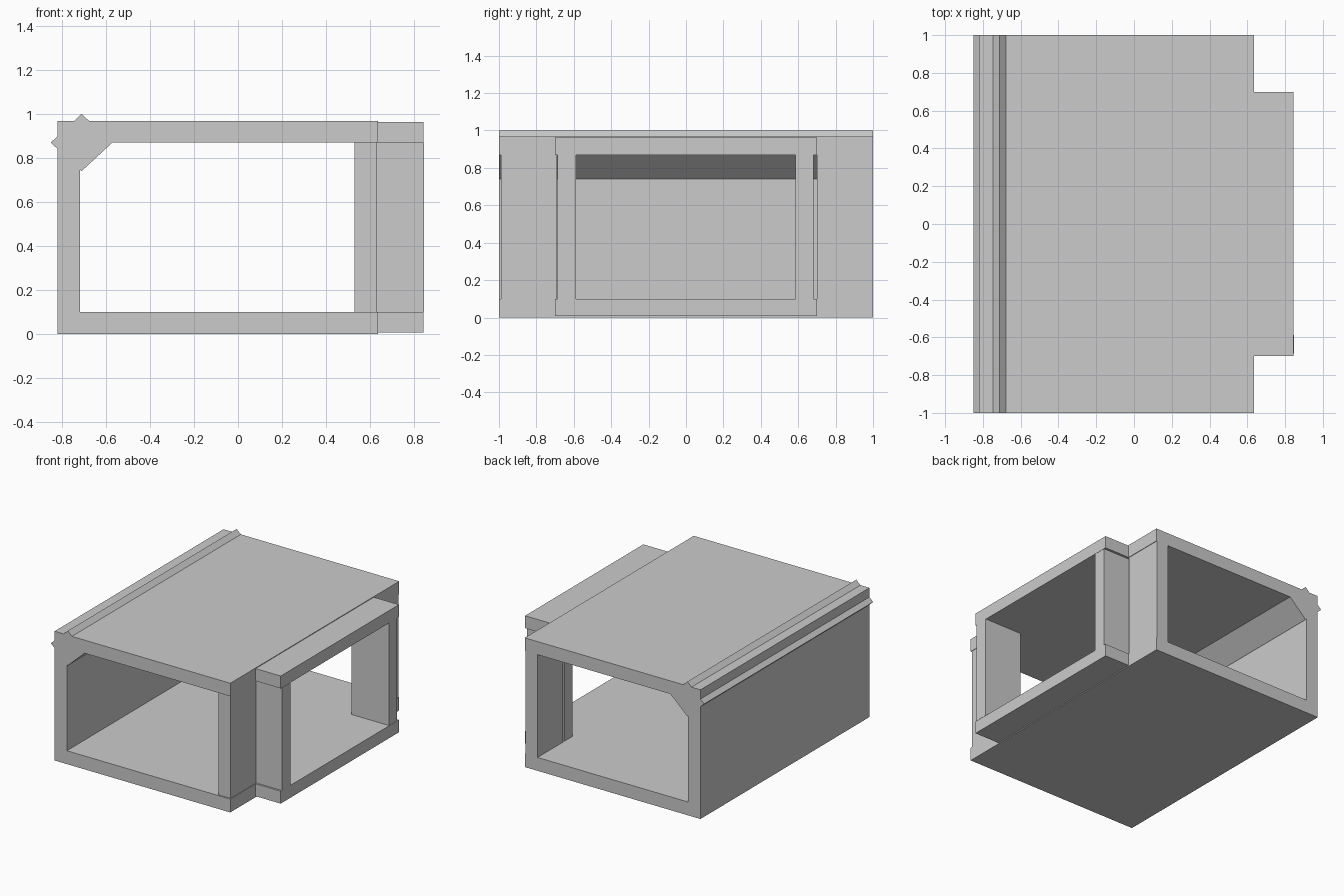
import bpy, bmesh
from mathutils import Matrix, Vector

if "Cube" in bpy.data.objects:
    bpy.data.objects.remove(bpy.data.objects["Cube"])


def box(name, x, y, z):
    """Axis-aligned block from (min, max) ranges."""
    size = Vector((x[1] - x[0], y[1] - y[0], z[1] - z[0]))
    centre = Vector((sum(x) / 2, sum(y) / 2, sum(z) / 2))
    bm = bmesh.new()
    bmesh.ops.create_cube(bm, size=1, matrix=Matrix.LocRotScale(centre, None, size))
    return finish(name, bm)


def extrude_y(name, profile, y0, y1):
    """Solid made by sweeping an x-z profile along y."""
    bm = bmesh.new()
    face = bm.faces.new([bm.verts.new((px, y0, pz)) for px, pz in profile])
    res = bmesh.ops.extrude_face_region(bm, geom=[face], use_keep_orig=True)
    verts = [v for v in res["geom"] if isinstance(v, bmesh.types.BMVert)]
    bmesh.ops.translate(bm, verts=verts, vec=(0, y1 - y0, 0))
    bmesh.ops.recalc_face_normals(bm, faces=bm.faces[:])
    return finish(name, bm)


def finish(name, bm):
    mesh = bpy.data.meshes.new(name)
    bm.to_mesh(mesh)
    bm.free()
    obj = bpy.data.objects.new(name, mesh)
    bpy.context.collection.objects.link(obj)
    return obj


# Main passage: floor, roof and closed left wall
box("floor_slab", (-0.82, 0.636), (-1, 1), (0, 0.10))
box("roof_slab", (-0.82, 0.636), (-1, 1), (0.87, 0.968))
box("left_wall", (-0.82, -0.718), (-1, 1), (0.10, 0.87))

# Right wall in two pieces either side of the branch opening
box("right_wall_front", (0.53, 0.632), (-0.99, -0.69), (0.10, 0.87))
box("right_wall_back", (0.53, 0.632), (0.70, 1.0), (0.10, 0.87))

# Diamond-section beam wedged through the upper left corner
cx, cz, rx, rz = -0.711, 0.87, 0.14, 0.13
extrude_y("corner_beam", [(cx, cz + rz), (cx + rx, cz), (cx, cz - rz), (cx - rx, cz)], -1, 1)

# Side branch: side walls run through the wall thickness, slabs butt on the passage
box("branch_wall_front", (0.53, 0.846), (-0.686, -0.588), (0.10, 0.87))
box("branch_wall_back", (0.53, 0.842), (0.586, 0.682), (0.10, 0.87))
box("branch_floor", (0.636, 0.844), (-0.70, 0.70), (0.007, 0.10))
box("branch_roof", (0.636, 0.844), (-0.70, 0.70), (0.87, 0.963))
